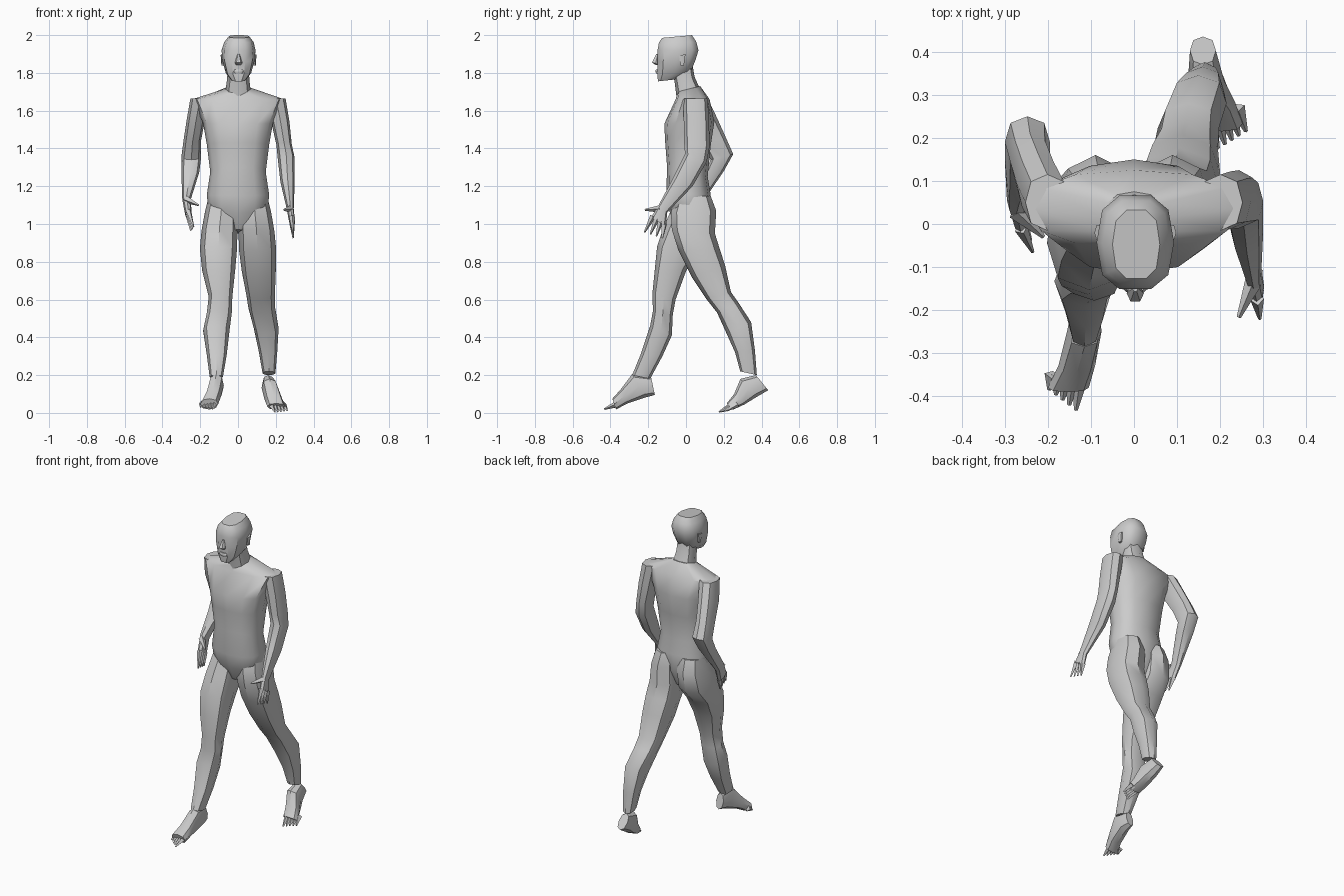
import bpy, bmesh, math
from mathutils import Vector, Matrix


def finish(name, bm, angle=40):
    bmesh.ops.recalc_face_normals(bm, faces=bm.faces)
    mesh = bpy.data.meshes.new(name)
    bm.to_mesh(mesh)
    bm.free()
    ob = bpy.data.objects.new(name, mesh)
    bpy.context.collection.objects.link(ob)
    bpy.ops.object.select_all(action='DESELECT')
    ob.select_set(True)
    bpy.context.view_layer.objects.active = ob
    bpy.ops.object.shade_smooth_by_angle(angle=math.radians(angle))
    return ob


def loft(name, rings, sides=8, power=0.85):
    """Each ring: x min, x max, front point (y, z), back point (y, z)."""
    bm = bmesh.new()
    loops = []
    for x0, x1, yf, zf, yb, zb in rings:
        mid = Vector(((x0 + x1) / 2, (yf + yb) / 2, (zf + zb) / 2))
        ax = Vector(((x1 - x0) / 2, 0, 0))
        ay = Vector((0, (yb - yf) / 2, (zb - zf) / 2))
        loop = []
        for i in range(sides):
            t = 2 * math.pi * i / sides
            c, s = math.cos(t), math.sin(t)
            c = math.copysign(abs(c) ** power, c)
            s = math.copysign(abs(s) ** power, s)
            loop.append(bm.verts.new(mid + ax * c + ay * s))
        loops.append(loop)
    for a, b in zip(loops, loops[1:]):
        for i in range(sides):
            j = (i + 1) % sides
            bm.faces.new((a[i], a[j], b[j], b[i]))
    bm.faces.new(loops[0])
    bm.faces.new(loops[-1])
    return finish(name, bm)


def digits(name, base_a, base_b, tip_a, tip_b, count, radius):
    """A row of tapered four-sided fingers or toes."""
    bm = bmesh.new()
    for i in range(count):
        t = i / max(count - 1, 1)
        p = Vector(base_a).lerp(Vector(base_b), t)
        q = Vector(tip_a).lerp(Vector(tip_b), t)
        d = q - p
        m = Matrix.Translation((p + q) / 2) @ d.to_track_quat('Z', 'Y').to_matrix().to_4x4()
        bmesh.ops.create_cone(bm, cap_ends=True, segments=4, radius1=radius,
                              radius2=radius * 0.25, depth=d.length, matrix=m)
    finish(name, bm)


# Torso and neck
loft("torso", [
    (-.05, .05, -.04, .97, .08, .95),
    (-.155, .155, -.085, 1.06, .125, 1.05),
    (-.165, .165, -.105, 1.15, .13, 1.16),
    (-.147, .147, -.10, 1.30, .115, 1.25),
    (-.165, .165, -.11, 1.43, .13, 1.41),
    (-.185, .185, -.115, 1.53, .15, 1.54),
    (-.245, .245, -.055, 1.66, .125, 1.66),
    (-.07, .07, -.045, 1.70, .075, 1.73)], sides=12)
loft("neck", [
    (-.07, .07, -.05, 1.67, .085, 1.69),
    (-.058, .06, -.06, 1.75, .045, 1.78),
    (-.055, .058, -.07, 1.80, .035, 1.84)])

# Head with nose, lips and ears
loft("head", [
    (-.035, .04, -.15, 1.755, -.06, 1.765),
    (-.065, .07, -.155, 1.79, .03, 1.81),
    (-.083, .088, -.155, 1.86, .055, 1.87),
    (-.087, .093, -.155, 1.92, .07, 1.92),
    (-.073, .083, -.147, 1.96, .058, 1.965),
    (-.05, .06, -.13, 1.985, .035, 2.0)], sides=10, power=.75)
loft("nose", [
    (-.003, .009, -.158, 1.90, -.14, 1.90),
    (-.017, .023, -.182, 1.855, -.14, 1.85),
    (-.010, .016, -.162, 1.842, -.14, 1.842)], sides=6)
loft("lips", [
    (-.018, .024, -.160, 1.818, -.14, 1.818),
    (-.024, .030, -.164, 1.808, -.14, 1.808),
    (-.018, .024, -.160, 1.797, -.14, 1.797)], sides=6)
for side in (-1, 1):
    x = .003 + side * .083
    loft("ear", [
        (x - .008, x + .008, -.03, 1.84, -.01, 1.84),
        (x - .012, x + .012, -.04, 1.89, .0, 1.90)], sides=6)

# Arm swung forward
loft("forward_arm", [
    (.15, .252, -.015, 1.665, .115, 1.665),
    (.175, .272, -.012, 1.55, .122, 1.54),
    (.203, .285, -.01, 1.43, .125, 1.41),
    (.21, .30, -.005, 1.37, .11, 1.33),
    (.225, .30, -.07, 1.24, .035, 1.20),
    (.258, .295, -.145, 1.10, -.10, 1.06),
    (.27, .302, -.185, 1.035, -.105, .99)])
digits("forward_fingers", (.286, -.175, 1.04), (.286, -.115, 1.00),
       (.292, -.22, .955), (.292, -.125, .925), 4, .016)
digits("forward_thumb", (.277, -.135, 1.08), (.277, -.135, 1.08),
       (.243, -.217, 1.075), (.243, -.217, 1.075), 1, .02)

# Arm swung back
loft("rear_arm", [
    (-.252, -.15, -.015, 1.665, .115, 1.665),
    (-.272, -.175, .02, 1.54, .165, 1.56),
    (-.288, -.195, .085, 1.43, .21, 1.46),
    (-.30, -.195, .13, 1.34, .25, 1.37),
    (-.30, -.205, .10, 1.27, .20, 1.28),
    (-.295, -.25, .025, 1.15, .085, 1.11),
    (-.28, -.245, -.02, 1.07, .05, 1.03)])
digits("rear_fingers", (-.262, -.01, 1.07), (-.262, .04, 1.04),
       (-.235, -.065, .985), (-.25, .015, .965), 4, .016)
digits("rear_thumb", (-.275, .03, 1.13), (-.275, .03, 1.13),
       (-.21, -.03, 1.10), (-.21, -.03, 1.10), 1, .02)

# Leg stepping forward
loft("forward_leg", [
    (-.155, -.012, -.05, 1.14, .13, 1.15),
    (-.175, -.004, -.085, 1.06, .16, 1.07),
    (-.193, -.003, -.12, .98, .145, .95),
    (-.202, -.005, -.153, .88, .065, .86),
    (-.19, -.015, -.165, .76, 0, .75),
    (-.155, -.03, -.178, .63, -.055, .60),
    (-.165, -.033, -.175, .54, -.07, .52),
    (-.185, -.045, -.19, .46, -.075, .41),
    (-.165, -.06, -.24, .31, -.125, .30),
    (-.15, -.08, -.285, .20, -.19, .18)])
loft("forward_foot", [
    (-.14, -.09, -.185, .19, -.165, .095),
    (-.155, -.075, -.285, .205, -.21, .083),
    (-.175, -.09, -.345, .125, -.31, .05),
    (-.20, -.105, -.39, .075, -.37, .018)])
digits("forward_toes", (-.19, -.35, .05), (-.125, -.36, .05),
       (-.197, -.385, .03), (-.135, -.432, .02), 5, .018)

# Leg trailing behind
loft("rear_leg", [
    (.012, .155, -.05, 1.14, .13, 1.15),
    (.004, .175, -.08, 1.06, .16, 1.07),
    (.003, .193, -.075, .97, .153, .95),
    (.005, .202, -.04, .86, .178, .87),
    (.02, .20, .03, .72, .207, .78),
    (.045, .195, .11, .60, .238, .64),
    (.055, .197, .165, .53, .28, .58),
    (.083, .215, .215, .42, .345, .48),
    (.11, .208, .26, .32, .365, .33),
    (.13, .198, .287, .22, .375, .20)])
loft("rear_foot", [
    (.13, .19, .37, .20, .435, .12),
    (.125, .21, .288, .18, .375, .085),
    (.14, .235, .255, .10, .31, .045),
    (.155, .252, .215, .05, .25, .018)])
digits("rear_toes", (.175, .25, .045), (.24, .27, .045),
       (.195, .175, .005), (.26, .215, .012), 5, .018)
